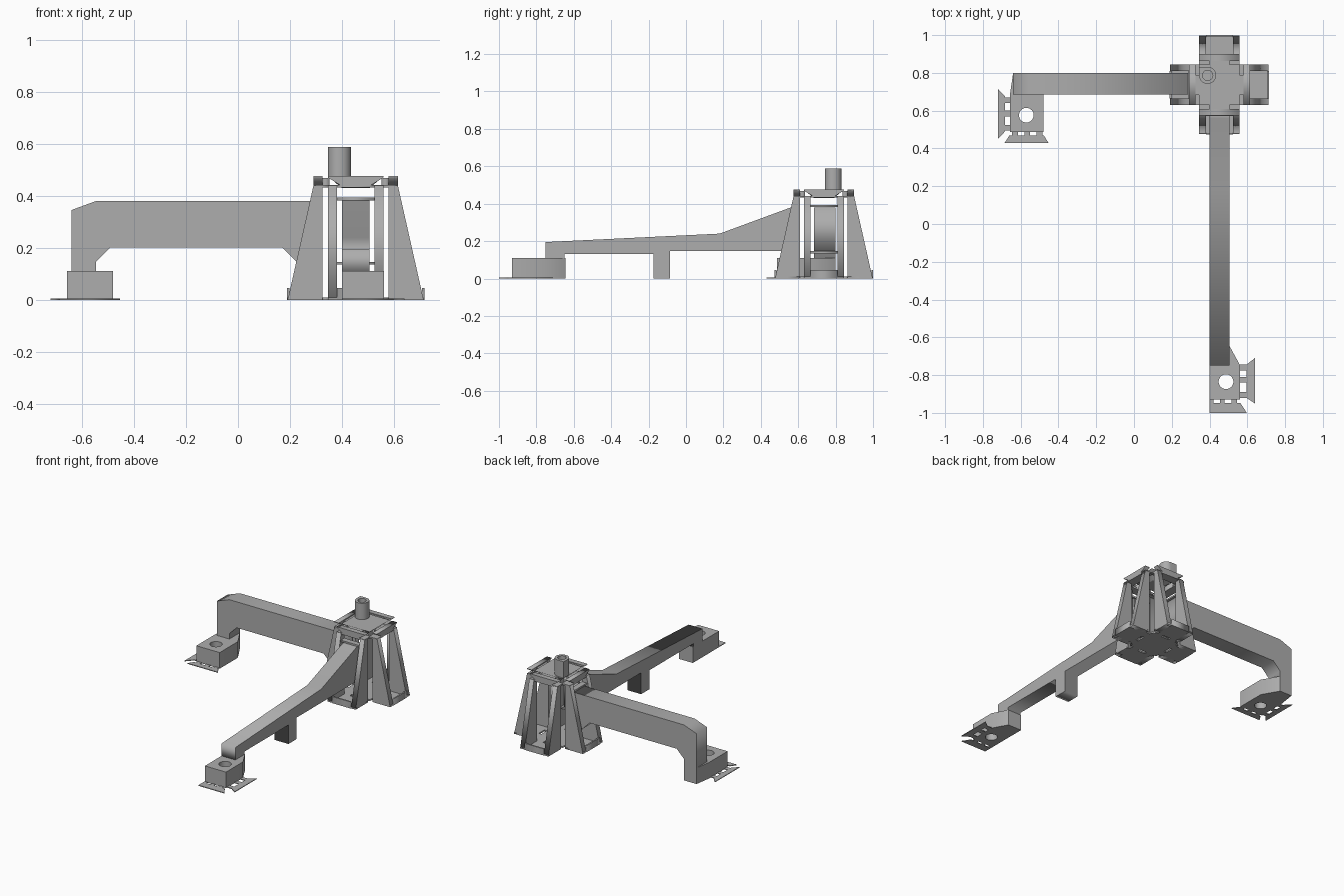
import bpy, bmesh, math
from mathutils import Matrix, Vector

if "Cube" in bpy.data.objects:
    bpy.data.objects.remove(bpy.data.objects["Cube"])

gray = bpy.data.materials.new("light gray")
gray.diffuse_color = (0.42, 0.42, 0.42, 1)
gray.use_nodes = True
gray.node_tree.nodes["Principled BSDF"].inputs["Base Color"].default_value = gray.diffuse_color
CX, CY = 0.452, 0.737

# Axis frames: columns say where profile u, profile v and extrusion go
PLAN = Matrix(((1, 0, 0), (0, 1, 0), (0, 0, 1))).to_4x4()
XZ = Matrix(((1, 0, 0), (0, 0, 1), (0, 1, 0))).to_4x4()
YZ = Matrix(((0, 0, 1), (1, 0, 0), (0, 1, 0))).to_4x4()


def prism(name, loops, a, b, frame=PLAN, place=Matrix()):
    """Extrude filled outlines (first is outer, others are holes) from a to b."""
    cu = bpy.data.curves.new(name, 'CURVE')
    cu.dimensions, cu.fill_mode, cu.extrude = '2D', 'BOTH', abs(b - a) / 2
    for pts in loops:
        sp = cu.splines.new('POLY')
        sp.points.add(len(pts) - 1)
        for p, (u, v) in zip(sp.points, pts):
            p.co = (u, v, 0, 1)
        sp.use_cyclic_u = True
    tmp = bpy.data.objects.new(name, cu)
    bpy.context.collection.objects.link(tmp)
    bpy.context.view_layer.update()
    me = bpy.data.meshes.new_from_object(
        tmp.evaluated_get(bpy.context.evaluated_depsgraph_get()))
    bpy.data.objects.remove(tmp)
    bm = bmesh.new()
    bm.from_mesh(me)
    bmesh.ops.remove_doubles(bm, verts=bm.verts, dist=1e-5)
    bm.transform(place @ frame @ Matrix.Translation((0, 0, (a + b) / 2)))
    bmesh.ops.recalc_face_normals(bm, faces=bm.faces)
    bm.to_mesh(me)
    bm.free()
    me.materials.clear()
    me.materials.append(gray)
    ob = bpy.data.objects.new(name, me)
    bpy.context.collection.objects.link(ob)
    return ob


def rect(u0, u1, v0, v1):
    return [(u0, v0), (u1, v0), (u1, v1), (u0, v1)]


def arc(cx, cy, r, a0=0, a1=360, n=32):
    full = a1 - a0 == 360
    return [(cx + r * math.cos(math.radians(a0 + (a1 - a0) * i / n)),
             cy + r * math.sin(math.radians(a0 + (a1 - a0) * i / n)))
            for i in range(n if full else n + 1)]


def smooth(ob):
    bpy.ops.object.select_all(action='DESELECT')
    ob.select_set(True)
    bpy.context.view_layer.objects.active = ob
    bpy.ops.object.shade_smooth_by_angle(angle=math.radians(30))


# Four tower arms, each built along +x and turned around the tower axis
W, T, G = 0.107, 0.035, 0.053
for i, side in enumerate(("right", "back", "left", "front")):
    place = Matrix.Translation((CX, CY, 0)) @ Matrix.Rotation(i * math.pi / 2, 4, 'Z')
    fin = [(0.127, 0), (0.261, 0), (0.162, 0.44), (0.127, 0.44)]
    for s, a in (("a", -W), ("b", W - T)):
        prism(f"{side}_tower_fin_{s}", [fin], a, a + T, XZ, place)
    prism(f"{side}_tower_base", [rect(0.127, 0.261, -W, W)], 0, 0.01, PLAN, place)
    prism(f"{side}_tower_lip", [rect(0.254, 0.264, -W + T, W - T)], 0, 0.045, PLAN, place)
    cap = [(-W, 0.475), (-W, 0.47), (-G, 0.437), (G, 0.437), (W, 0.47), (W, 0.475)]
    prism(f"{side}_tower_cap", [cap], 0.127, 0.162, YZ, place)
    prism(f"{side}_tower_cap_ledge", [rect(0.1, 0.162, -W, W)], 0.432, 0.442, PLAN, place)
    prism(f"{side}_top_bridge", [rect(0.1, 0.13, -G, G)], 0.435, 0.468, PLAN, place)
    for s, v in (("a", -0.085), ("b", 0.03)):
        prism(f"{side}_base_bridge_{s}", [rect(0.1, 0.13, v, v + 0.055)], 0, 0.01, PLAN, place)
    # Thin shelves that clamp the beam ends
    if side in ("left", "front"):
        for s, z in (("lower", 0.135), ("upper", 0.382)):
            prism(f"{side}_{s}_shelf", [rect(0.127, 0.165, -W + T, W - T)], z, z + 0.011, PLAN, place)

prism("tower_base_centre", [rect(CX - W, CX + W, CY - W, CY + W)], 0, 0.01)

# Top plate with tapered underside
plate = prism("tower_top_plate", [rect(CX - W, CX + W, CY - W, CY + W)], 0.43, 0.475)
for v in plate.data.vertices:
    if v.co.z < 0.45:
        v.co.x = CX + (v.co.x - CX) * 0.5
        v.co.y = CY + (v.co.y - CY) * 0.5

# Socket on the top plate: round tube with one square corner
tx, ty, r = 0.39, 0.787, 0.045
outer = arc(tx, ty, r, -180, 90, 24) + [(tx - r, ty + r)]
smooth(prism("socket_tube", [outer, arc(tx, ty, 0.027, n=24)], 0.475, 0.587))
prism("socket_floor", [arc(tx, ty, 0.03, n=24)], 0.47, 0.49)

# Front beam with its short middle leg
prism("front_beam", [[(-0.75, 0.10), (-0.65, 0.10), (-0.65, 0.13), (-0.175, 0.13),
                      (-0.175, 0), (-0.085, 0), (-0.085, 0.147), (0.60, 0.147),
                      (0.60, 0.385), (0.56, 0.38), (0.18, 0.24), (-0.75, 0.195)]],
      0.40, 0.505, YZ)

# Left beam, turned down to the ground at its outer end
prism("left_beam", [[(-0.64, 0), (-0.545, 0), (-0.545, 0.147), (-0.49, 0.202),
                     (0.17, 0.202), (0.225, 0.147), (0.31, 0.147), (0.31, 0.38),
                     (-0.545, 0.38), (-0.64, 0.345)]], 0.685, 0.80, XZ)

# Feet with a vertical bore
smooth(prism("front_foot", [[(0.40, -0.93), (0.56, -0.93), (0.56, -0.745),
                             (0.505, -0.645), (0.40, -0.645)],
                            arc(0.487, -0.835, 0.039)], 0, 0.11))
smooth(prism("left_foot", [[(-0.657, 0.487), (-0.48, 0.487), (-0.48, 0.685),
                            (-0.545, 0.798), (-0.64, 0.798), (-0.657, 0.685)],
                           arc(-0.57, 0.576, 0.039)], 0, 0.11))


# Thin tabs around the feet: a tapered strip joined by small struts
def tab(name, strip, struts):
    prism(name + "_strip", [strip], 0, 0.005)
    for i, s in enumerate(struts):
        prism(f"{name}_strut_{i}", [rect(*s)], 0, 0.005)


tab("front_foot_front_tab",
    [(0.40, -1.0), (0.597, -1.0), (0.563, -0.947), (0.40, -0.947)],
    [(x, x + w, -0.95, -0.928) for x, w in ((0.40, 0.02), (0.455, 0.025), (0.515, 0.03))])
tab("front_foot_side_tab",
    [(0.64, -0.95), (0.64, -0.71), (0.595, -0.745), (0.595, -0.92)],
    [(0.558, 0.6, y, y + 0.03) for y in (-0.92, -0.84, -0.775)])
tab("left_foot_front_tab",
    [(-0.685, 0.43), (-0.453, 0.43), (-0.477, 0.468), (-0.66, 0.468)],
    [(x, x + 0.03, 0.465, 0.49) for x in (-0.645, -0.58, -0.515)])
tab("left_foot_side_tab",
    [(-0.72, 0.45), (-0.72, 0.715), (-0.683, 0.675), (-0.683, 0.49)],
    [(-0.686, -0.655, y, y + 0.03) for y in (0.495, 0.57, 0.64)])
